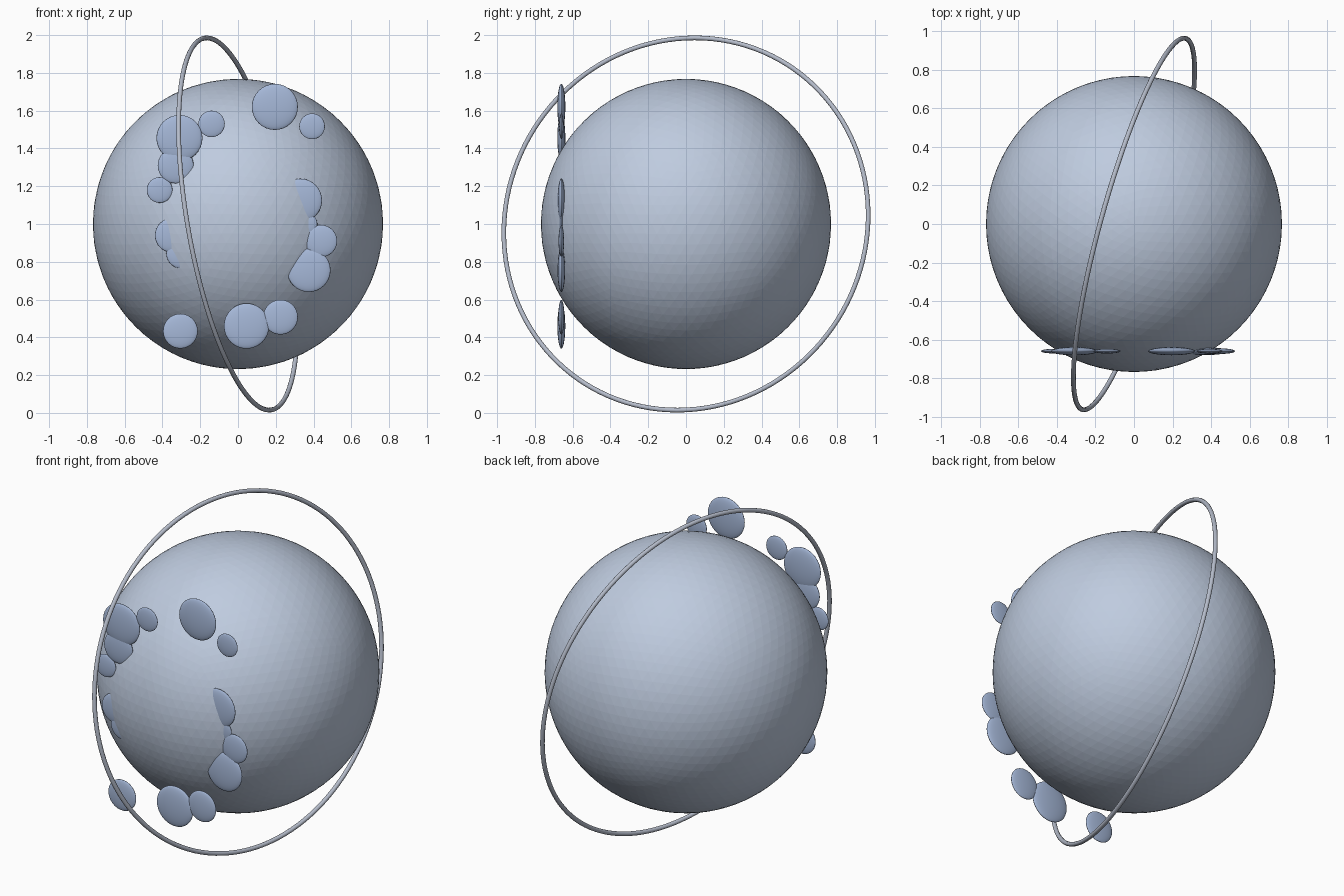
import bpy
from mathutils import Vector

cube = bpy.data.objects.get("Cube")
if cube:
    bpy.data.objects.remove(cube, do_unlink=True)


def material(name, rgb):
    mat = bpy.data.materials.new(name)
    mat.use_nodes = True
    color = (*rgb, 1)
    mat.diffuse_color = color
    mat.node_tree.nodes["Principled BSDF"].inputs["Base Color"].default_value = color
    return mat


def finish(name, mat):
    obj = bpy.context.object
    obj.name = name
    obj.data.materials.append(mat)
    return obj


pale_blue = material("pale blue grey", (0.52, 0.60, 0.74))
mid_blue = material("soft blue", (0.38, 0.48, 0.69))
ring_grey = material("ring grey", (0.46, 0.50, 0.59))

CENTER = Vector((0, 0, 1))

# Faceted globe
bpy.ops.mesh.primitive_ico_sphere_add(subdivisions=5, radius=0.768, location=CENTER)
finish("globe", pale_blue)

# Thin tilted ring around the globe
axis = Vector((0.949, -0.264, 0.171))
bpy.ops.mesh.primitive_torus_add(
    major_radius=1.0, minor_radius=0.0125, major_segments=128, minor_segments=12,
    location=CENTER, rotation=axis.to_track_quat("Z", "Y").to_euler())
finish("orbit_ring", ring_grey)
bpy.ops.object.shade_smooth()

# Flattened pebbles in a loop on the front: x, z, radius
pebbles = [
    (-0.31, 1.455, 0.122), (-0.14, 1.53, 0.07), (-0.33, 1.31, 0.095),
    (-0.415, 1.18, 0.068), (-0.35, 0.94, 0.09), (-0.30, 0.845, 0.08),
    (0.195, 1.62, 0.122), (0.392, 1.517, 0.068), (0.33, 1.125, 0.115),
    (0.36, 1.00, 0.06), (0.44, 0.91, 0.085), (0.375, 0.755, 0.115),
    (0.045, 0.46, 0.12), (0.225, 0.507, 0.092), (-0.305, 0.433, 0.092),
]
for i, (x, z, r) in enumerate(pebbles):
    bpy.ops.mesh.primitive_uv_sphere_add(
        segments=32, ring_count=16, radius=r, location=(x, -0.66, z))
    pebble = finish(f"pebble_{i + 1}", mid_blue)
    pebble.scale.y = 0.175
    bpy.ops.object.shade_smooth()
